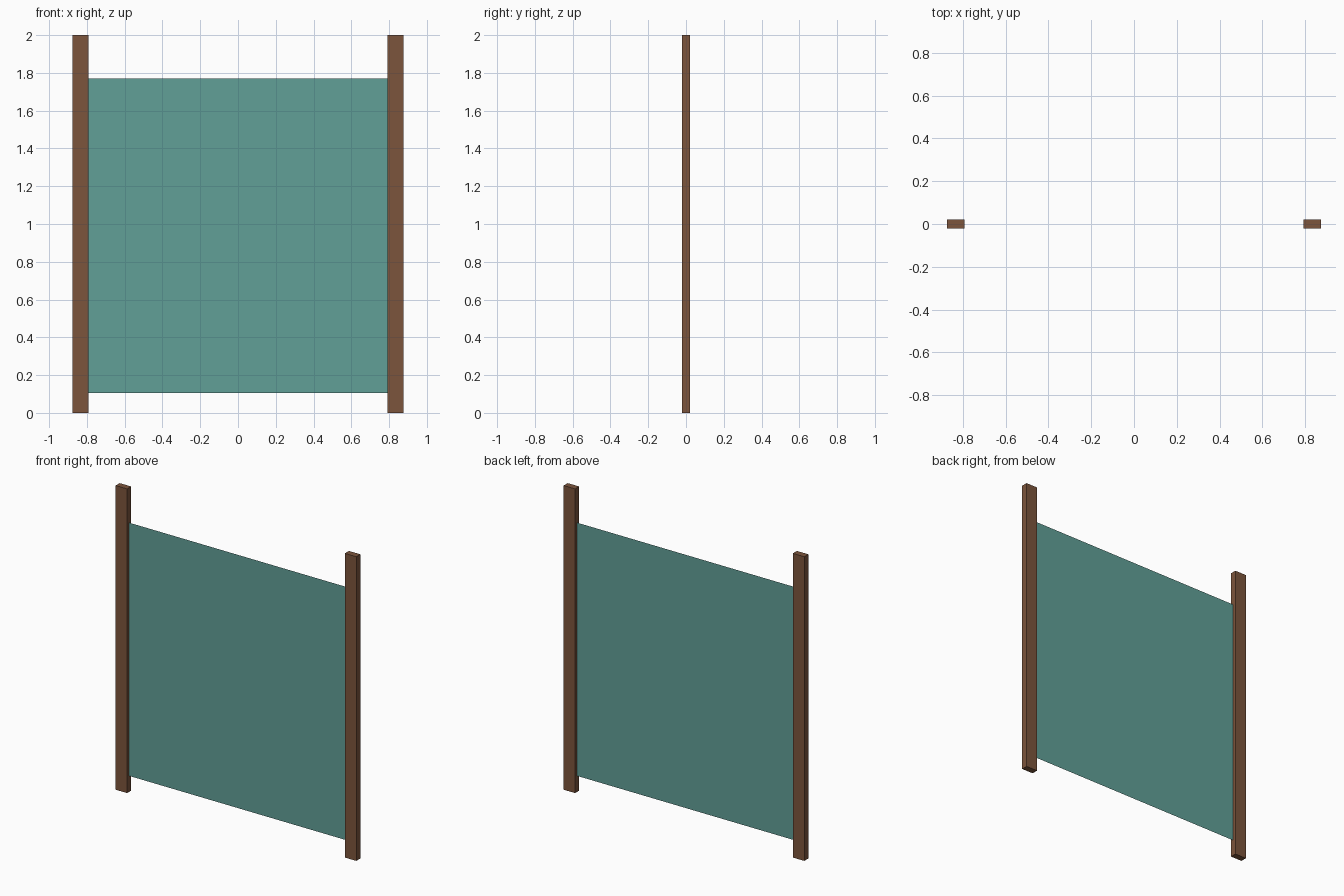
import bpy

if "Cube" in bpy.data.objects:
    bpy.data.objects.remove(bpy.data.objects["Cube"])


def material(name, color):
    m = bpy.data.materials.new(name)
    m.diffuse_color = color
    m.use_nodes = True
    m.node_tree.nodes["Principled BSDF"].inputs["Base Color"].default_value = m.diffuse_color
    return m


def finish(obj, name, mat):
    obj.name = name
    obj.data.name = name
    obj.data.materials.append(mat)


wood = material("wood", (0.20, 0.09, 0.045, 1))
fabric = material("fabric", (0.12, 0.35, 0.31, 1))

HEIGHT = 2.0
OUTER, INNER = 0.875, 0.792
DEPTH = 0.042
PANEL_BOTTOM, PANEL_TOP = 0.105, 1.77

# Two upright posts
for side, name in ((-1, "left_post"), (1, "right_post")):
    bpy.ops.mesh.primitive_cube_add(
        size=1, location=(side * (OUTER + INNER) / 2, 0, HEIGHT / 2))
    post = bpy.context.object
    post.scale = (OUTER - INNER, DEPTH, HEIGHT)
    bpy.ops.object.transform_apply(location=False, rotation=False, scale=True)
    finish(post, name, wood)

# Thin sheet stretched between the posts
mesh = bpy.data.meshes.new("panel")
mesh.from_pydata(
    [(-INNER, 0, PANEL_BOTTOM), (INNER, 0, PANEL_BOTTOM),
     (INNER, 0, PANEL_TOP), (-INNER, 0, PANEL_TOP)],
    [], [(0, 1, 2, 3)])
panel = bpy.data.objects.new("panel", mesh)
bpy.context.collection.objects.link(panel)
finish(panel, "panel", fabric)
